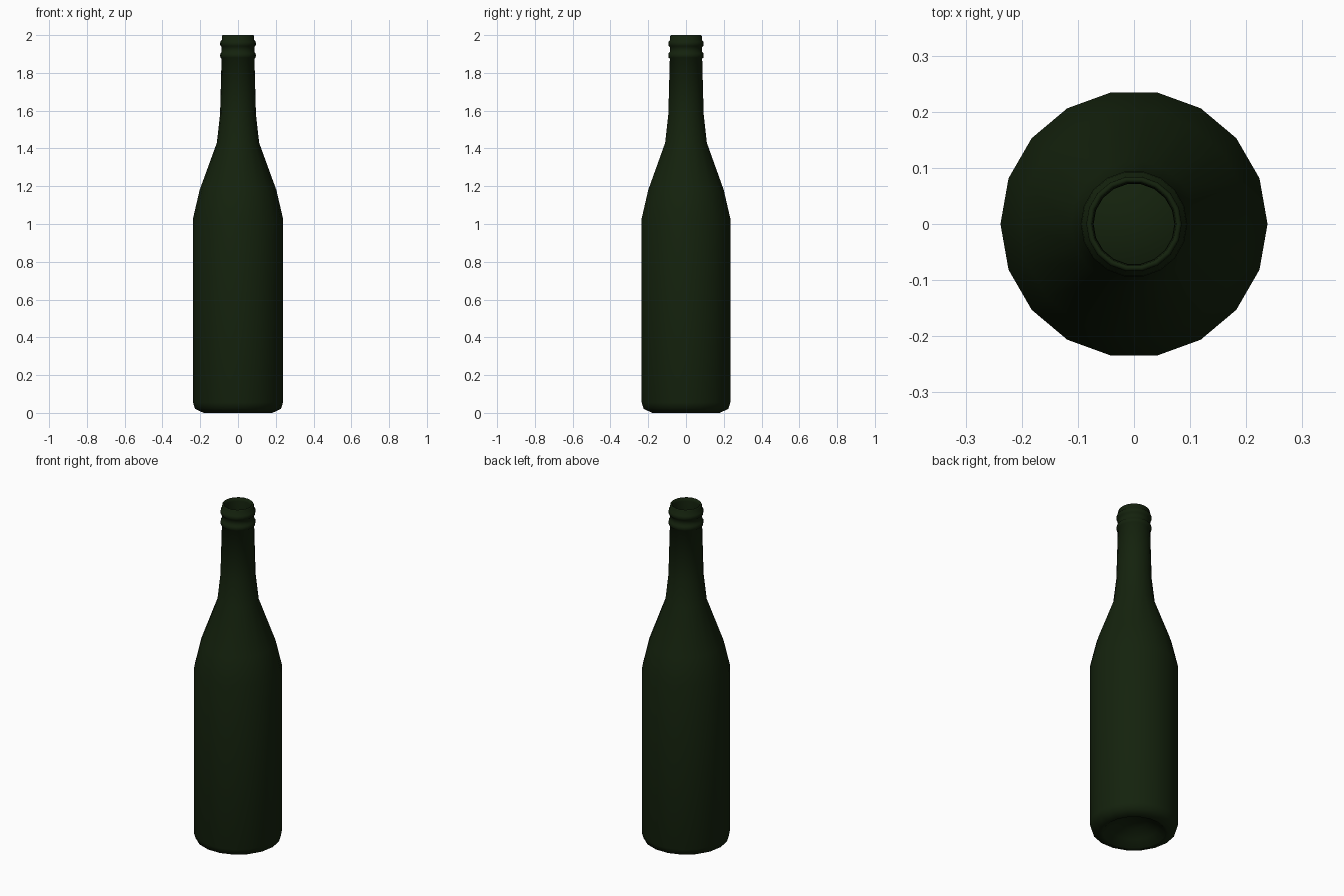
import bpy, bmesh
from math import cos, sin, tau

if "Cube" in bpy.data.objects:
    bpy.data.objects.remove(bpy.data.objects["Cube"])

SIDES = 18

# Bottle profile (radius, height): punt, base, body, shoulder, neck, rings, lip, inner neck
profile = [
    (0.0, 0.08), (0.07, 0.07), (0.13, 0.035), (0.17, 0.003), (0.182, 0.0),
    (0.228, 0.022), (0.238, 0.055), (0.238, 1.03), (0.203, 1.18),
    (0.112, 1.43), (0.095, 1.58), (0.087, 1.875),
    (0.093, 1.88), (0.095, 1.892), (0.093, 1.904), (0.087, 1.91),
    (0.087, 1.938), (0.093, 1.943), (0.095, 1.955), (0.093, 1.967), (0.086, 1.973),
    (0.085, 1.995), (0.081, 2.0), (0.075, 1.997), (0.073, 1.98), (0.072, 1.88),
]


def lathe(name, points, sides):
    bm = bmesh.new()
    rings = []
    for r, z in points:
        n = sides if r > 0 else 1
        rings.append([bm.verts.new((r * cos(tau * i / sides), r * sin(tau * i / sides), z))
                      for i in range(n)])
    for a, b in zip(rings, rings[1:]):
        for i in range(sides):
            j = (i + 1) % sides
            if len(a) == 1:
                bm.faces.new((a[0], b[j], b[i]))
            else:
                bm.faces.new((a[i], a[j], b[j], b[i]))
    mesh = bpy.data.meshes.new(name)
    bm.to_mesh(mesh)
    bm.free()
    obj = bpy.data.objects.new(name, mesh)
    bpy.context.collection.objects.link(obj)
    for p in mesh.polygons:
        p.use_smooth = True
    return obj


bottle = lathe("bottle", profile, SIDES)

# Dark green glass
glass = bpy.data.materials.new("dark_green_glass")
glass.diffuse_color = (0.007, 0.016, 0.004, 1)
glass.use_nodes = True
glass.node_tree.nodes["Principled BSDF"].inputs["Base Color"].default_value = glass.diffuse_color
bottle.data.materials.append(glass)
